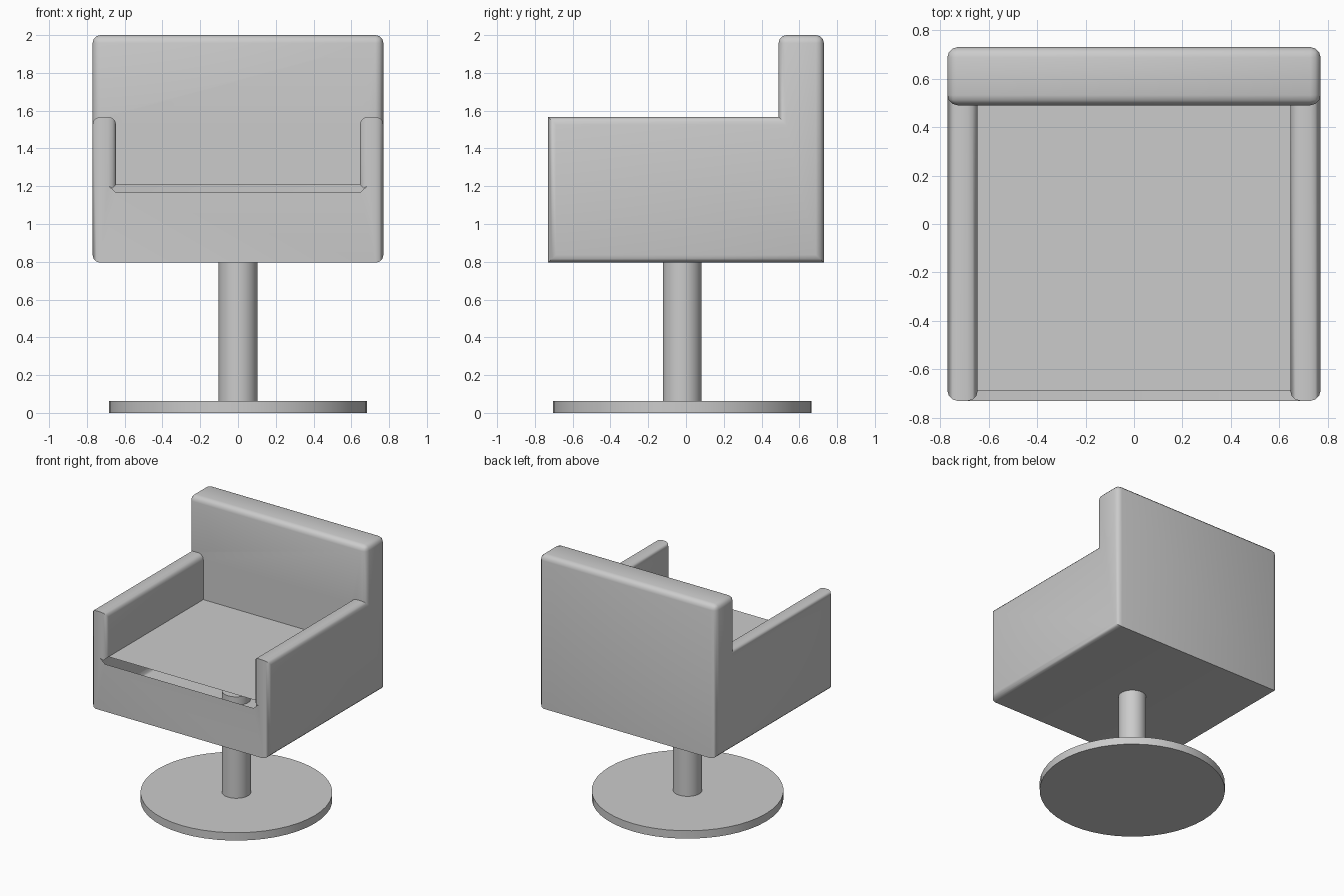
import bpy, bmesh, math

if "Cube" in bpy.data.objects:
    bpy.data.objects.remove(bpy.data.objects["Cube"])


def smooth(obj, angle=40):
    bpy.ops.object.select_all(action='DESELECT')
    obj.select_set(True)
    bpy.context.view_layer.objects.active = obj
    bpy.ops.object.shade_smooth_by_angle(angle=math.radians(angle))


def cylinder(name, radius, z0, z1):
    bpy.ops.mesh.primitive_cylinder_add(vertices=48, radius=radius, depth=z1 - z0,
                                        location=(0, -0.02, (z0 + z1) / 2))
    obj = bpy.context.object
    obj.name = name
    smooth(obj)


# Round foot and column (its top end sits inside the hollow body)
cylinder("base_disc", 0.684, 0, 0.062)
cylinder("column", 0.103, 0.05, 0.86)

# Body: U-shaped front section with a tall back
X, XI, Y, YB = 0.77, 0.645, 0.73, 0.49
Z0, ZS, ZA, ZT, R = 0.795, 1.21, 1.567, 2.0, 0.042
bm = bmesh.new()
section = [(-X, Z0), (X, Z0), (X, ZA), (XI, ZA), (XI, ZS), (-XI, ZS), (-XI, ZA), (-X, ZA)]
f = [bm.verts.new((x, -Y, z)) for x, z in section]
m = [None, None] + [bm.verts.new((x, YB, z)) for x, z in section[2:]]
b = [bm.verts.new((x, Y, z)) for x, z in [(-X, Z0), (X, Z0), (X, ZT), (-X, ZT)]]
t = [bm.verts.new((x, YB, ZT)) for x in (-X, X)]

bm.faces.new(f)
bm.faces.new((f[0], b[0], b[1], f[1]))
sides = [bm.faces.new((f[1], b[1], b[2], t[1], m[2], f[2])),
         bm.faces.new((f[0], f[7], m[7], t[0], b[3], b[0]))]
for i in range(2, 7):
    bm.faces.new((f[i], m[i], m[i + 1], f[i + 1]))
bm.faces.new((m[2], t[1], t[0], m[7], m[6], m[5], m[4], m[3]))
bm.faces.new((t[1], b[2], b[3], t[0]))
bm.faces.new((b[0], b[3], b[2], b[1]))
bmesh.ops.recalc_face_normals(bm, faces=bm.faces[:])

# Rounded edges: side outlines, top of back, arm tops and front opening
edges = {e for s in sides for e in s.edges}
for pair in [(t[0], t[1]), (b[2], b[3]), (f[3], m[3]), (f[6], m[6]),
             (f[3], f[4]), (f[4], f[5]), (f[5], f[6])]:
    edges.add(bm.edges.get(pair))
bmesh.ops.bevel(bm, geom=list(edges), offset=R, offset_type='OFFSET', segments=3,
                profile=0.5, affect='EDGES', clamp_overlap=False)

# Open slot between the seat surface and the front panel
bm.normal_update()
gap = []
for face in bm.faces:
    c, n = face.calc_center_median(), face.normal
    if abs(c.x) < 0.1 and c.y < -0.6 and c.z < 1.3 and n.y < -0.05 and n.z > 0.05:
        gap.append(face)
bmesh.ops.delete(bm, geom=gap, context='FACES')

# Chamfered lower corners of the front opening
for side in (-1, 1):
    for e in bm.edges:
        if e.is_boundary and e.calc_length() > 1 and all(
                v.co.y < -Y + 0.005 and v.co.z < ZS - 0.03 for v in e.verts):
            corner = max(e.verts, key=lambda v: v.co.x * side)
            bmesh.utils.edge_split(e, corner, 0.04 / e.calc_length())
            corner.co.z += 0.035
            break

mesh = bpy.data.meshes.new("chair_body")
bm.to_mesh(mesh)
bm.free()
body = bpy.data.objects.new("chair_body", mesh)
bpy.context.collection.objects.link(body)
smooth(body)
